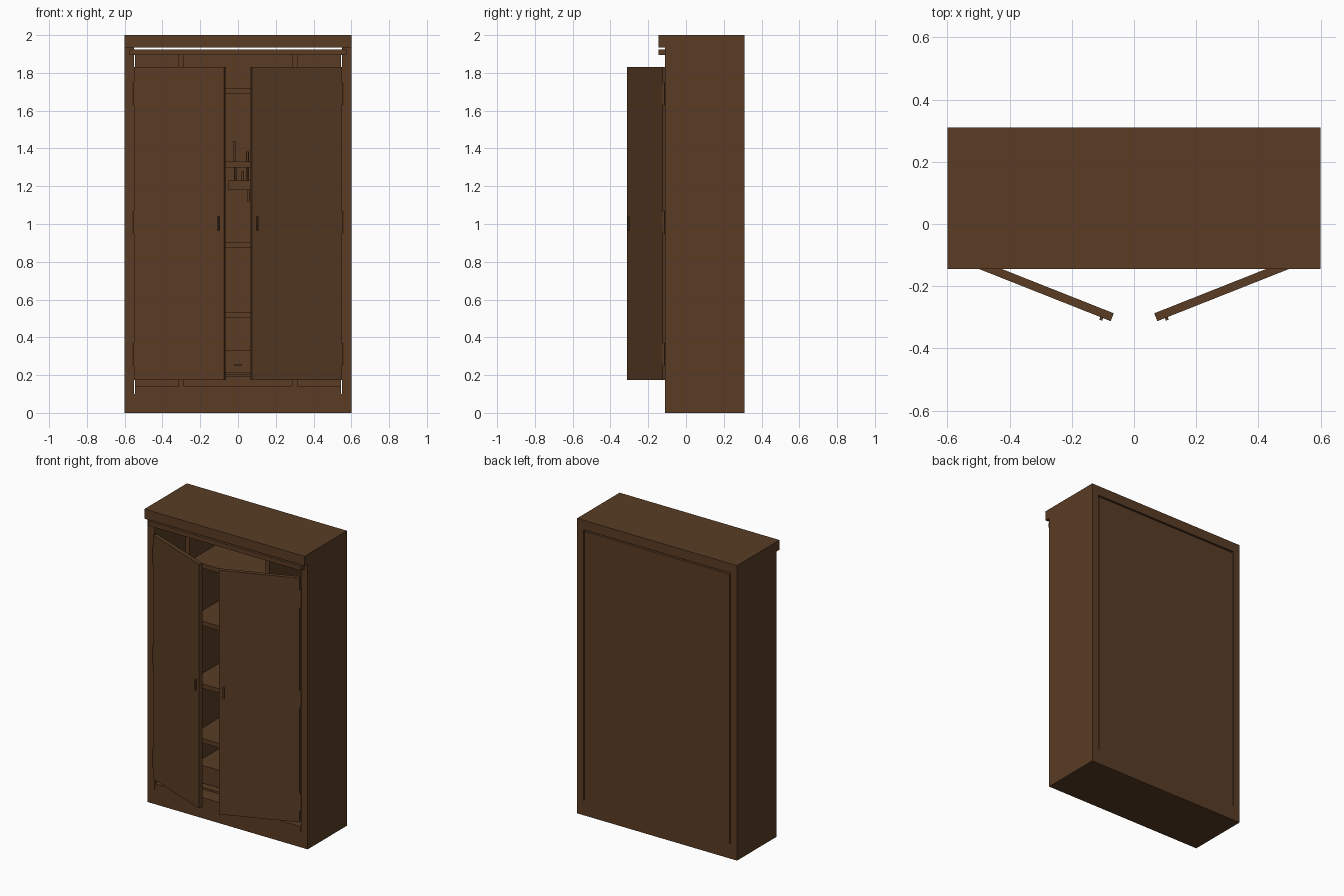
import bpy
import math
from mathutils import Matrix, Vector

cube = bpy.data.objects.get("Cube")
if cube:
    bpy.data.objects.remove(cube, do_unlink=True)


def material(name, colour):
    mat = bpy.data.materials.new(name)
    mat.use_nodes = True
    mat.diffuse_color = colour
    mat.node_tree.nodes["Principled BSDF"].inputs["Base Color"].default_value = colour
    return mat


WOOD = material("brown wood", (0.1, 0.045, 0.018, 1))


def box(name, x, y, z, matrix=None):
    """Box spanning the given (low, high) ranges, optionally moved by a matrix."""
    corners = [Vector((a, b, c)) for a in x for b in y for c in z]
    if matrix:
        corners = [matrix @ v for v in corners]
    faces = [(0, 1, 3, 2), (4, 6, 7, 5), (0, 4, 5, 1),
             (2, 3, 7, 6), (0, 2, 6, 4), (1, 5, 7, 3)]
    if matrix and matrix.determinant() < 0:
        faces = [f[::-1] for f in faces]
    mesh = bpy.data.meshes.new(name)
    mesh.from_pydata(corners, [], faces)
    mesh.materials.append(WOOD)
    obj = bpy.data.objects.new(name, mesh)
    bpy.context.scene.collection.objects.link(obj)
    return obj


def rod(name, x, y, z, radius):
    bpy.ops.mesh.primitive_cylinder_add(
        vertices=12, radius=radius, depth=z[1] - z[0],
        location=(x, y, (z[0] + z[1]) / 2))
    obj = bpy.context.object
    obj.name = name
    obj.data.materials.append(WOOD)
    bpy.ops.object.shade_smooth_by_angle()


FRONT, BACK = -0.11, 0.31

# Carcass
box("plinth", (-0.55, 0.55), (FRONT, BACK), (0, 0.1))
box("plinth_top", (-0.545, 0.545), (FRONT, BACK), (0.1, 0.14))
box("back_panel", (-0.545, 0.545), (0.29, BACK), (0.14, 1.9))
box("top_panel", (-0.545, 0.545), (FRONT, BACK), (1.895, 1.925))
box("crown", (-0.6, 0.6), (-0.145, BACK), (1.935, 2))
box("crown_moulding", (-0.575, 0.575), (-0.145, FRONT), (1.895, 1.925))

# Centre bay shelves
for name, low, high in (("floor", 0.19, 0.205), ("lower", 0.505, 0.535),
                        ("middle", 0.875, 0.905), ("upper", 1.3, 1.33),
                        ("top", 1.69, 1.72)):
    box(name + "_shelf", (-0.285, 0.285), (-0.1, 0.29), (low, high))

# Drawer with a small pull
box("drawer", (-0.28, 0.28), (-0.06, 0.28), (0.21, 0.33))
box("drawer_pull", (-0.02, 0.02), (-0.07, -0.06), (0.25, 0.258))

# Small rack with pegs and bottles
box("rack", (-0.05, 0.2), (-0.02, 0.12), (1.18, 1.23))
for x, low, high in ((-0.015, 1.23, 1.3), (0.025, 1.23, 1.28), (0.05, 1.23, 1.3),
                     (0.055, 1.12, 1.18), (-0.02, 1.33, 1.44), (0.05, 1.33, 1.385)):
    rod("peg", x, 0.04, (low, high), 0.007)

# Sides, dividers and half-open doors, mirrored left and right
for label, side in (("left", 1), ("right", -1)):
    mirror = Matrix.Scale(side, 4, (1, 0, 0))
    box(label + "_side", (0.55, 0.6), (FRONT, BACK), (0, 1.935), mirror)
    box(label + "_divider", (0.285, 0.315), (FRONT, 0.29), (0.14, 1.895), mirror)

    swing = (mirror @ Matrix.Translation((0.55, -0.124, 0))
             @ Matrix.Rotation(math.radians(21.6), 4, 'Z'))
    box(label + "_door", (-0.511, 0), (0, 0.027), (0.175, 1.83), swing)
    box(label + "_handle", (-0.485, -0.475), (-0.009, 0), (0.965, 1.04), swing)
    for z in (0.25, 0.95, 1.63):
        rod(label + "_hinge", side * 0.55, -0.118, (z, z + 0.12), 0.006)
